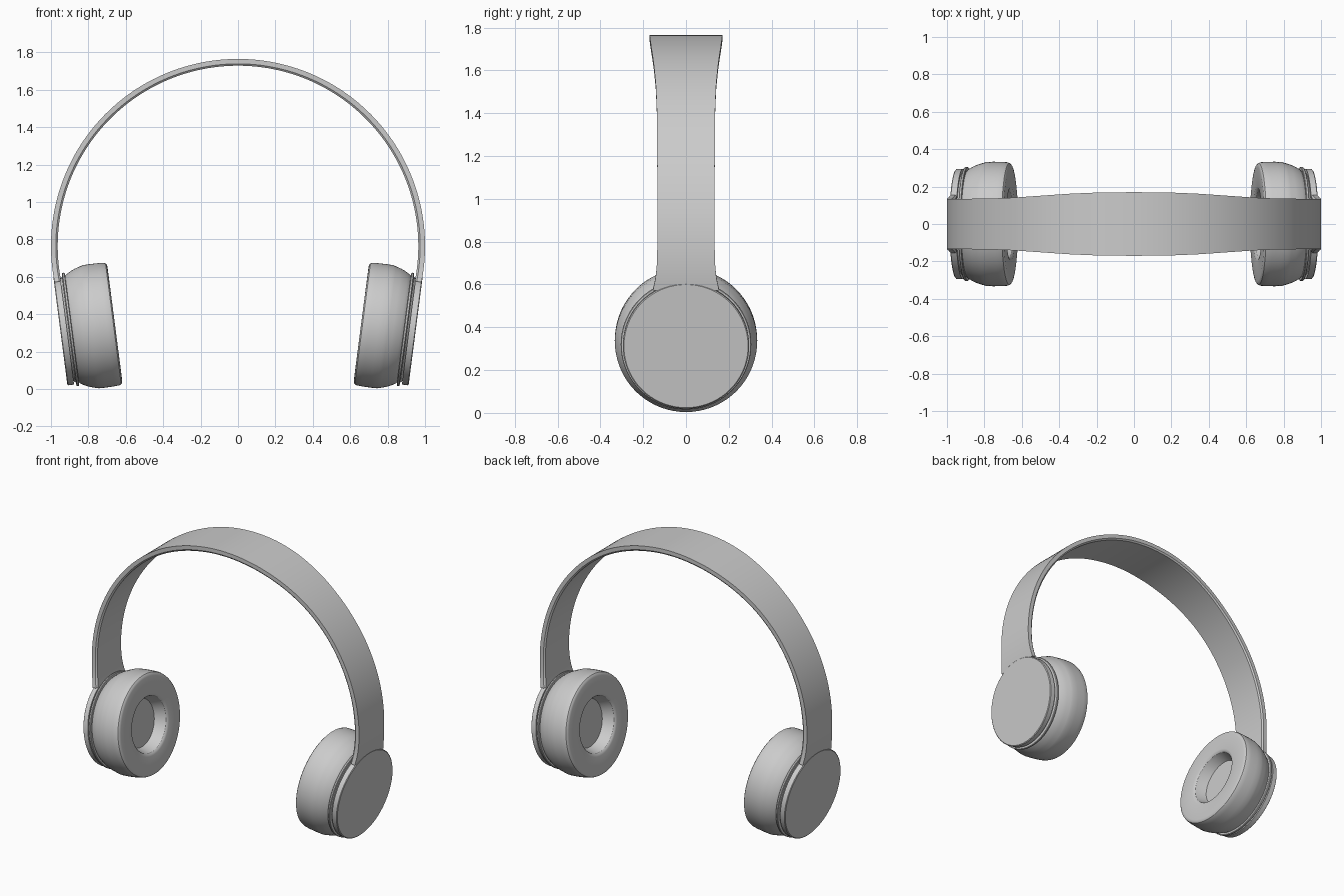
import bpy, bmesh
from math import sin, cos, pi, radians, atan
from mathutils import Vector

if "Cube" in bpy.data.objects:
    bpy.data.objects.remove(bpy.data.objects["Cube"])

TILT = radians(7.4)
FACE = Vector((0.95, 0, 0.312))  # centre of the right outer cap


def finish(name, bm, angle=32):
    bmesh.ops.recalc_face_normals(bm, faces=bm.faces)
    me = bpy.data.meshes.new(name)
    bm.to_mesh(me)
    bm.free()
    ob = bpy.data.objects.new(name, me)
    bpy.context.collection.objects.link(ob)
    bpy.ops.object.select_all(action='DESELECT')
    ob.select_set(True)
    bpy.context.view_layer.objects.active = ob
    bpy.ops.object.shade_smooth_by_angle(angle=radians(angle))
    return ob


def skin(bm, rings, closed_path=False):
    for a, b in zip(rings, rings[1:]):
        n = len(a)
        for i in range(n):
            bm.faces.new((a[i], a[(i + 1) % n], b[(i + 1) % n], b[i]))
    bm.faces.new(rings[0])
    bm.faces.new(rings[-1])


def lathe(name, side, profile, n=72):
    """Turn (depth, radius) points around the tilted ear cup axis."""
    axis = Vector((-cos(TILT), 0, sin(TILT)))
    up = Vector((sin(TILT), 0, cos(TILT)))
    bm = bmesh.new()
    rings = []
    for d, r in profile:
        ring = []
        for i in range(n):
            a = 2 * pi * i / n
            p = FACE + axis * d + up * (r * cos(a)) + Vector((0, r * sin(a), 0))
            p.x *= side
            ring.append(bm.verts.new(p))
        rings.append(ring)
    skin(bm, rings)
    return finish(name, bm)


# Headband: arc whose width swells at the crown and flares at the ends
WIDTHS = [(0, .170), (10, .169), (20, .162), (30, .151), (40, .141), (50, .136),
          (70, .134), (90, .134), (95, .137), (98, .143), (101.2, .155)]


def half_width(a):
    a = abs(a)
    for (a0, w0), (a1, w1) in zip(WIDTHS, WIDTHS[1:]):
        if a <= a1:
            return w0 + (w1 - w0) * (a - a0) / (a1 - a0)
    return WIDTHS[-1][1]


bm = bmesh.new()
rings = []
STEPS = 120
for i in range(STEPS + 1):
    deg = -101.2 + 202.4 * i / STEPS
    t, w = radians(deg), half_width(deg)
    section = [(1.0, -w), (1.0, w), (.974, w), (.964, w - .008), (.964, -w + .008), (.974, -w)]
    rings.append([bm.verts.new((r * sin(t), y, .765 + r * cos(t))) for r, y in section])
skin(bm, rings)
finish("headband", bm)

# Ear cups: outer cap, trim ring, shell and hollow cushion on each side
CAP = [(0, .290), (.004, .295), (.036, .295), (.036, .27)]
RING = [(.03, .27), (.046, .285), (.048, .302), (.051, .305), (.060, .305), (.063, .302), (.064, .27)]
SHELL = [(.055, .28), (.070, .294), (.080, .300), (.100, .311), (.120, .319), (.150, .328), (.155, .30)]
CUSHION = [(.148, .30), (.150, .328), (.165, .332), (.20, .333), (.25, .332), (.275, .330),
           (.286, .326), (.292, .318), (.294, .306), (.294, .20), (.291, .188), (.284, .180),
           (.270, .176), (.215, .155)]
for side, label in ((-1, "left"), (1, "right")):
    lathe("cap_" + label, side, CAP)
    lathe("trim_ring_" + label, side, RING)
    lathe("cup_shell_" + label, side, SHELL)
    lathe("ear_cushion_" + label, side, CUSHION)
